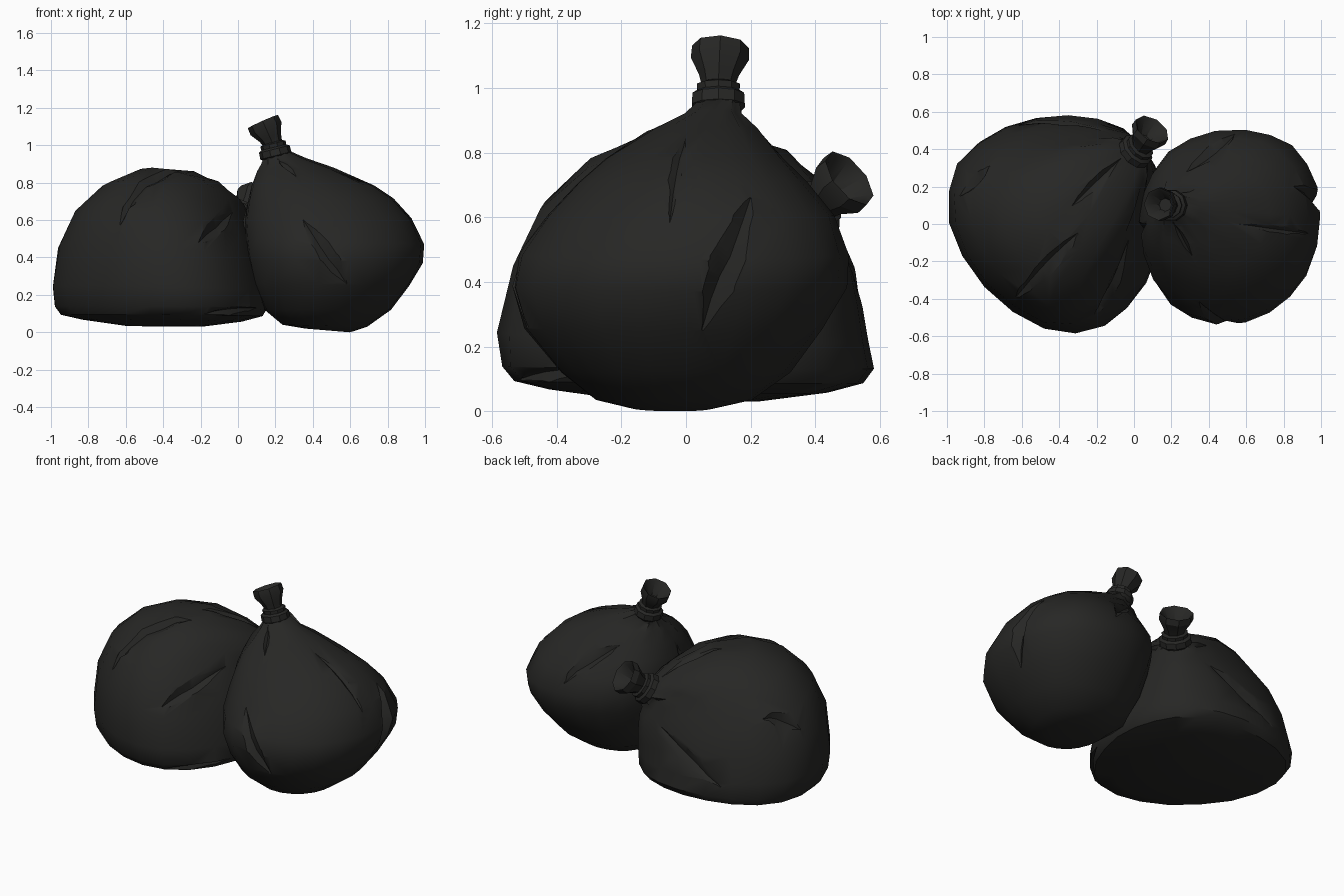
import bpy, bmesh, math, random
from math import sin, cos, pi, radians
from mathutils import Vector

if "Cube" in bpy.data.objects:
    bpy.data.objects.remove(bpy.data.objects["Cube"])

random.seed(4)
mat = bpy.data.materials.new("black_plastic")
mat.diffuse_color = (0.02, 0.02, 0.0185, 1)
mat.use_nodes = True
mat.node_tree.nodes["Principled BSDF"].inputs["Base Color"].default_value = mat.diffuse_color


def loft(name, rings, smooth=38):
    """Closed skin through rings that share one point count."""
    bm = bmesh.new()
    vs = [[bm.verts.new(p) for p in r] for r in rings]
    n = len(vs[0])
    for a, b in zip(vs, vs[1:]):
        for i in range(n):
            j = (i + 1) % n
            bm.faces.new((a[i], a[j], b[j], b[i]))
    bm.faces.new(vs[0])
    bm.faces.new(vs[-1])
    bmesh.ops.recalc_face_normals(bm, faces=bm.faces)
    me = bpy.data.meshes.new(name)
    bm.to_mesh(me)
    bm.free()
    me.materials.append(mat)
    ob = bpy.data.objects.new(name, me)
    bpy.context.collection.objects.link(ob)
    shade(ob, smooth)
    return ob


def shade(ob, angle):
    bpy.ops.object.select_all(action='DESELECT')
    bpy.context.view_layer.objects.active = ob
    ob.select_set(True)
    bpy.ops.object.shade_smooth_by_angle(angle=radians(angle))


def bag(name, rows, origin, angle, power, egg=0, skew=0, sides=22):
    """Rows: near s, near z, far s, far z, side min, side max.
    egg narrows the near side (more so higher up), skew shifts it sideways."""
    a = radians(angle)
    rings = []
    for k, (sn, zn, sf, zf, v0, v1) in enumerate(rows):
        ring = []
        taper = egg * min(1.4, .8 + .1 * k) if k < len(rows) - 2 else 0
        for i in range(sides):
            t = 2 * pi * i / sides
            c = math.copysign(abs(cos(t)) ** (2 / power), cos(t))
            d = math.copysign(abs(sin(t)) ** (2 / power), sin(t))
            g = 1 + random.uniform(-.01, .01)
            if k >= len(rows) - 3:
                g += .05 * (-1) ** i          # gathered pleats at the neck
            s = (sn + sf) / 2 + (sn - sf) / 2 * c * g
            z = (zn + zf) / 2 + (zn - zf) / 2 * c * g
            v = (v0 + v1) / 2 + (v1 - v0) / 2 * (d * g * (1 - taper * c) + skew * max(c, 0))
            ring.append((origin[0] + s * cos(a) - v * sin(a),
                         origin[1] + s * sin(a) + v * cos(a), z))
        rings.append(ring)
    return loft(name, rings)


def tube(name, steps, sides, smooth=30):
    """Steps: centre, axis, radius."""
    rings = []
    for c, n, r in steps:
        n = Vector(n).normalized()
        u = Vector((0, 1, 0)).cross(n).normalized()
        w = n.cross(u)
        rings.append([Vector(c) + r * (u * cos(2 * pi * i / sides) + w * sin(2 * pi * i / sides))
                      for i in range(sides)])
    return loft(name, rings, smooth)


VIEWS = {'front': (lambda p: Vector((p[0], -3, p[1])), Vector((0, 1, 0))),
         'back': (lambda p: Vector((p[0], 3, p[1])), Vector((0, -1, 0))),
         'right': (lambda p: Vector((3, p[0], p[1])), Vector((-1, 0, 0))),
         'left': (lambda p: Vector((-3, p[0], p[1])), Vector((1, 0, 0))),
         'top': (lambda p: Vector((p[0], p[1], 3)), Vector((0, 0, -1)))}


def crease(body, view, a, b, w=.05, depth=.03):
    """Spindle-shaped cutter that follows the skin from a to b."""
    start, ray = VIEWS[view]
    hits = []
    for k in range(6):
        t = k / 5
        ok, p, n, _ = body.ray_cast(start([a[i] + (b[i] - a[i]) * t for i in (0, 1)]), ray)
        if ok:
            hits.append((p.copy(), n.copy(), .12 + .88 * sin(pi * t)))
    if len(hits) < 4:
        return None
    along = hits[-1][0] - hits[0][0]
    rings = []
    for p, n, f in hits:
        side = n.cross(along).normalized()
        rings.append([p + side * w * f + n * .008, p - n * depth * f,
                      p - side * w * f + n * .008, p + n * .05])
    return loft("crease_cutter", rings)


def cut_creases(body, creases):
    cutters = [c for c in (crease(body, *args) for args in creases) if c]
    bpy.ops.object.select_all(action='DESELECT')
    bpy.context.view_layer.objects.active = body
    body.select_set(True)
    for c in cutters:
        m = body.modifiers.new("crease", 'BOOLEAN')
        m.operation, m.solver, m.object = 'DIFFERENCE', 'EXACT', c
        bpy.ops.object.modifier_apply(modifier=m.name)
    for c in cutters:
        bpy.data.objects.remove(c)
    shade(body, 42)


# Upright bag on the right
right_rows = [
    (.60, .00, .36, .02, -.17, .08), (.69, .03, .24, .04, -.28, .20),
    (.82, .12, .14, .12, -.39, .32), (.92, .25, .08, .26, -.50, .42),
    (.99, .37, .045, .40, -.545, .49), (1.0, .47, .03, .50, -.52, .50),
    (.93, .61, .03, .60, -.43, .455), (.83, .715, .05, .70, -.34, .37),
    (.73, .785, .07, .78, -.25, .30), (.50, .88, .105, .86, -.11, .22),
    (.36, .93, .125, .90, -.01, .17), (.27, .97, .14, .94, .035, .165)]
right_bag = bag("right_bag", right_rows, (0, 0), 0, 2.15, skew=.1)
cut_creases(right_bag, [
    ('front', (.35, .60), (.58, .26), .06, .035), ('right', (.20, .66), (.05, .25), .06, .045),
    ('top', (.28, .28), (.54, .48), .06), ('top', (.55, .00), (.93, -.05), .03, .012),
    ('top', (.21, .01), (.31, -.17), .025, .02), ('left', (.0, .74), (-.08, .28))])

# Slumped bag on the left, its neck leaning to the back right
left_rows = [
    (.25, .03, -.14, .035, -.22, .22), (.47, .055, -.36, .07, -.44, .44),
    (.595, .085, -.46, .095, -.55, .56), (.63, .13, -.49, .14, -.58, .59),
    (.63, .21, -.505, .25, -.575, .585), (.63, .31, -.485, .48, -.525, .54),
    (.63, .40, -.40, .67, -.45, .465), (.62, .46, -.25, .81, -.355, .37),
    (.61, .50, -.05, .88, -.285, .29), (.605, .53, .18, .86, -.21, .21),
    (.60, .55, .38, .78, -.145, .145), (.61, .565, .52, .68, -.075, .075)]
left_bag = bag("left_bag", left_rows, (-.42, 0), 42, 2.0, egg=.2)
cut_creases(left_bag, [
    ('top', (-.63, -.39), (-.30, -.05), .06, .035), ('top', (-.33, .10), (-.07, .35), .035),
    ('back', (-.17, .46), (-.62, .20), .06), ('top', (-.93, .15), (-.77, .31), .06),
    ('front', (-.21, .48), (-.03, .64), .06), ('front', (-.18, .10), (.10, .13), .03, .02)])


def knot(prefix, base, axis, flare_axis, size):
    """Tie band, second coil and hollow flared end."""
    base, n, f = Vector(base), Vector(axis).normalized(), Vector(flare_axis).normalized()
    tube(prefix + "_tie", [(base + n * t, n, r * size) for t, r in
         ((-.03, .065), (-.01, .086), (.025, .084), (.035, .068), (.055, .07), (.065, .045))], 10)
    w = base + n * .05
    tube(prefix + "_flared_end", [
        (w, n, .05 * size), (w + f * .04, n + f, .062 * size), (w + f * .095, f, .09 * size),
        (w + f * .135, f, .088 * size), (w + f * .125, f, .076 * size),
        (w + f * .05, n + f, .035 * size)], 8)


knot("right", (.20, .10, .955), (-.25, 0, 1), (-.40, .05, .9), 1)
knot("left", (.005, .385, .615), (.5, .5, .5), (.42, .62, .52), 1.15)
